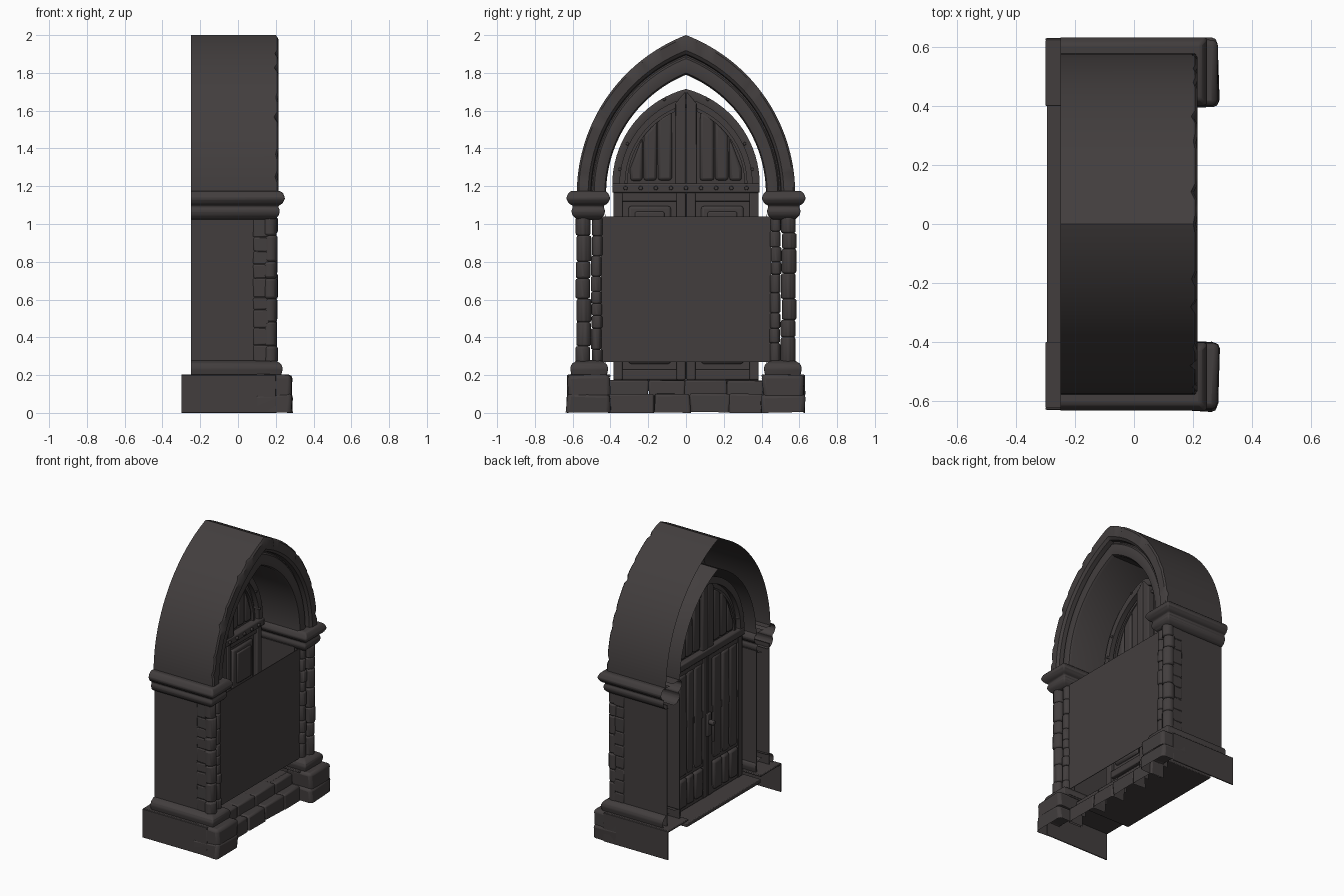
import bpy, bmesh, math, random
from mathutils import Vector

random.seed(7)
if "Cube" in bpy.data.objects:
    bpy.data.objects.remove(bpy.data.objects["Cube"], do_unlink=True)

stone = bpy.data.materials.new("dark_stone")
stone.use_nodes = True
COLOUR = (0.055, 0.048, 0.048, 1)
stone.diffuse_color = COLOUR
stone.node_tree.nodes["Principled BSDF"].inputs["Base Color"].default_value = COLOUR
made = []


def finish(name, bm, bevel=0.0, segments=2):
    bmesh.ops.recalc_face_normals(bm, faces=bm.faces)
    mesh = bpy.data.meshes.new(name)
    bm.to_mesh(mesh)
    bm.free()
    mesh.materials.append(stone)
    ob = bpy.data.objects.new(name, mesh)
    bpy.context.collection.objects.link(ob)
    if bevel:
        mod = ob.modifiers.new("worn_edges", "BEVEL")
        mod.width, mod.segments = bevel, segments
    made.append(ob)
    return ob


def prism(name, outline, x0, x1, bevel=0.0, rough=0.0, shell=False):
    """Extrude a (y, z) outline along x; a shell has no back and no closing side."""
    bm = bmesh.new()
    rings = [[bm.verts.new((x, y, z)) for y, z in outline] for x in (x0, x1)]
    n = len(outline)
    if not shell:
        bm.faces.new(rings[0])
    bm.faces.new(rings[1])
    for i in range(n - 1 if shell else n):
        j = (i + 1) % n
        bm.faces.new((rings[0][i], rings[0][j], rings[1][j], rings[1][i]))
    for v in bm.verts:
        v.co += Vector([random.uniform(-rough, rough) for _ in range(3)])
        v.co.z = max(v.co.z, 0)
    return finish(name, bm, bevel)


def box(name, x0, x1, y0, y1, z0, z1, bevel=0.0, rough=0.0, shell=False):
    outline = [(y0, z0), (y0, z1), (y1, z1), (y1, z0)]
    return prism(name, outline, x0, x1, bevel, rough, shell)


def rod(name, p, q, r, sides=10):
    p, q = Vector(p), Vector(q)
    bm = bmesh.new()
    bmesh.ops.create_cone(bm, cap_ends=True, segments=sides, radius1=r, radius2=r,
                          depth=(q - p).length)
    rot = (q - p).to_track_quat("Z", "Y")
    for v in bm.verts:
        v.co = rot @ v.co + (p + q) / 2
    return finish(name, bm, r * 0.3)


def arc(s, w, h, z0):
    """Pointed arch: s runs from -1 (springing) over 0 (apex) to 1."""
    rise = h - z0
    c = (w * w - rise * rise) / (2 * w)
    a = (1 - abs(s)) * math.atan2(rise, -c)
    y = c + (w - c) * math.cos(a)
    return math.copysign(max(y, 0), s), z0 + (w - c) * math.sin(a)


def sweep(name, profile, w, h, z0, k, n, chip=0.0, hollow=False):
    """Carry an (x, inward offset) section round a pointed arch."""
    bm = bmesh.new()
    rings = []
    for i in range(2 * n + 1):
        s = i / n - 1
        cut = chip * random.uniform(0.2, 1) if i % 11 in (3, 7) else 0
        ring = []
        for x, d in profile:
            y, z = arc(s, w - d, h - k * d, z0)
            ring.append(bm.verts.new((x - (cut if x > 0.18 and d < 0.03 else 0), y, z)))
        rings.append(ring)
    m = len(profile)
    for a, b in zip(rings, rings[1:]):
        for i in range(m - 1 if hollow else m):
            j = (i + 1) % m
            bm.faces.new((a[i], a[j], b[j], b[i]))
    if not hollow:
        bm.faces.new(rings[0])
        bm.faces.new(rings[-1])
    return finish(name, bm)


def moulding(name, profile, x_back, x_front, y_in, y_out, side):
    """Carry an (outward, z) section round three sides of a pier, open at the back."""
    bm = bmesh.new()
    rows = []
    for d, z in profile:
        corners = ((x_back, y_out + d), (x_front + d, y_out + d),
                   (x_front + d, y_in - d), (x_back, y_in - d))
        rows.append([bm.verts.new((x, side * y, z)) for x, y in corners])
    for a, b in zip(rows, rows[1:]):
        for i in range(3):
            bm.faces.new((a[i], a[i + 1], b[i + 1], b[i]))
    return finish(name, bm, 0.008)


def splits(lo, hi, count):
    """Uneven divisions of a length into stones."""
    weights = [random.uniform(0.7, 1.3) for _ in range(count)]
    edges, total = [lo], sum(weights)
    for wt in weights:
        edges.append(edges[-1] + (hi - lo) * wt / total)
    return list(zip(edges, edges[1:]))


# Moulded arch vault, a hollow shell open at the back
section = [(-0.25, 0), (0.206, 0), (0.215, 0.01), (0.215, 0.06), (0.2, 0.074),
           (0.168, 0.078), (0.168, 0.084), (0.182, 0.092), (0.188, 0.12),
           (0.18, 0.148), (0.165, 0.155), (-0.25, 0.155)]
sweep("arch_vault", section, 0.578, 2.0, 1.16, 1.355, 36, 0.022, True)

CAPITAL = [(-0.04, 1.172), (0.035, 1.175), (0.05, 1.16), (0.06, 1.135), (0.045, 1.108),
           (0.022, 1.095), (0.032, 1.07), (0.026, 1.045), (0.005, 1.025), (-0.03, 1.02)]
FOOT = [(-0.03, 0.28), (0.01, 0.275), (0.035, 0.26), (0.044, 0.235), (0.036, 0.2)]

# Piers: everything here is repeated on both sides
for side, label in ((1, "left"), (-1, "right")):
    def sbox(name, x0, x1, y0, y1, *rest, side=side, label=label):
        a, b = sorted((side * y0, side * y1))
        return box(label + "_" + name, x0, x1, a, b, *rest)

    moulding(label + "_capital", CAPITAL, -0.25, 0.19, 0.46, 0.575, side)
    moulding(label + "_column_foot", FOOT, -0.25, 0.193, 0.455, 0.57, side)
    # Thin inner and outer pier walls
    sbox("outer_wall", -0.25, 0.15, 0.564, 0.57, 0.2, 1.05)
    sbox("inner_wall", -0.25, 0.14, 0.425, 0.43, 0.2, 1.05)
    for a, b in splits(0.27, 1.03, 9):
        sbox("corner_stone", 0.08, 0.165, 0.53, 0.574, a, b, 0.008, 0.002)
    # Twin columns of stacked rounded stones
    for y, r, x, count in ((0.544, 0.039, 0.17, 7), (0.473, 0.028, 0.165, 9)):
        for a, b in splits(0.265, 1.035, count):
            dx, dy = random.uniform(-0.004, 0.004), random.uniform(-0.004, 0.004)
            px, py = x + dx, side * y + dy
            rod(label + "_column_stone", (px, py, a), (px, py, b), r, 12)
    # Hollow plinth with heavy front rocks
    sbox("plinth_top", -0.3, 0.2, 0.4, 0.625, 0.19, 0.203, 0.004)
    sbox("plinth_side", -0.3, 0.2, 0.622, 0.63, 0, 0.2, 0.003)
    sbox("plinth_rock_low", 0.1, 0.288, 0.4, 0.632, 0, 0.102, 0.02, 0.007, True)
    sbox("plinth_rock_high", 0.1, 0.285, 0.405, 0.626, 0.096, 0.205, 0.02, 0.007, True)

# Threshold
box("threshold_slab", -0.295, 0.1, -0.41, 0.41, 0.145, 0.172, 0.005)
for a, b in splits(-0.41, 0.41, 4):
    box("step_stone", 0.1, 0.2, a, b, 0, 0.1, 0.012, 0.005, True)
for a, b in splits(-0.41, 0.41, 4):
    box("riser_stone", 0.06, 0.14, a, b, 0.09, 0.172, 0.01, 0.003, True)

# Plain screen across the opening
box("front_screen", 0.162, 0.166, -0.45, 0.45, 0.27, 1.04)

# Door core
steps = [arc(i / 14 - 1, 0.385, 1.71, 1.2) for i in range(29)]
prism("door_top_core", steps, -0.145, -0.115)
box("door_core", -0.145, -0.115, -0.385, 0.385, 0.172, 1.2)

# Arched door rims, seen from both sides
rim = [(-0.18, 0), (-0.08, 0), (-0.075, 0.02), (-0.08, 0.04), (-0.18, 0.04)]
sweep("door_arch_rim", rim, 0.39, 1.715, 1.21, 1.25, 18)
bead = [(-0.16, 0.065), (-0.095, 0.065), (-0.095, 0.08), (-0.16, 0.08)]
sweep("door_arch_bead", bead, 0.39, 1.715, 1.21, 1.25, 18)
for s in (-1, 1):
    top = 1.71 - 0.075
    prism("door_top_mullion", [(s * 0.003, 1.21), (s * 0.058, 1.21),
                               (s * 0.058, top), (s * 0.003, 1.7)], -0.175, -0.07, 0.006)

    # Curved top planks trimmed to the arch
    for y0, y1 in ((0.075, 0.15), (0.155, 0.225), (0.23, 0.295)):
        def crown(y):
            c = (0.3 ** 2 - 0.4 ** 2) / (2 * 0.3)
            return 1.23 + math.sqrt(max((0.3 - c) ** 2 - (y - c) ** 2, 0.001))
        pts = [(s * y0, 1.23), (s * y1, 1.23), (s * y1, crown(y1)), (s * y0, crown(y0))]
        prism("door_top_plank", pts, -0.165, -0.1, 0.015, 0.002)

    # Leaf frame: stiles and rails
    for y0, y1 in ((0.003, 0.05), (0.335, 0.385)):
        a, b = sorted((s * y0, s * y1))
        box("door_stile", -0.17, -0.085, a, b, 0.175, 1.165, 0.006)
    a, b = sorted((s * 0.045, s * 0.34))
    for z0, z1 in ((0.175, 0.23), (0.4, 0.45), (0.74, 0.79), (1.12, 1.165)):
        box("door_rail", -0.167, -0.09, a, b, z0, z1, 0.006)
    # Bulging planks on the back
    for y0, y1 in splits(0.055, 0.33, 3):
        a, b = sorted((s * (y0 + 0.004), s * (y1 - 0.004)))
        box("door_plank", -0.175, -0.14, a, b, 0.42, 1.13, 0.015, 0.003)
        box("door_foot_plank", -0.18, -0.14, a, b, 0.2, 0.4, 0.015, 0.003)
    # Raised panels on the front
    for z0, z1 in ((0.26, 0.37), (0.48, 0.71), (0.82, 1.095)):
        a, b = sorted((s * 0.08, s * 0.305))
        box("door_panel", -0.12, -0.092, a, b, z0, z1, 0.014)
        box("door_panel_centre", -0.12, -0.082, a + 0.035, b - 0.035, z0 + 0.03,
            z1 - 0.03, 0.008)

    # Iron pins between door and arch
    for y, z in ((0.115, 1.66), (0.31, 1.425), (0.35, 1.29)):
        rod("arch_pin", (-0.17, s * y, z), (-0.07, s * y, z), 0.009, 8)

# Riveted transom
box("transom", -0.185, -0.065, -0.39, 0.39, 1.165, 1.215, 0.008)
for i in range(-4, 5):
    rod("transom_rivet", (-0.07, i * 0.08, 1.19), (-0.053, i * 0.08, 1.19), 0.012, 8)

# Handle on the back
box("handle_plate", -0.185, -0.165, -0.022, 0.022, 0.6, 0.76, 0.006)
rod("handle_knob", (-0.22, 0, 0.7), (-0.18, 0, 0.7), 0.018)
rod("handle_pull", (-0.21, 0, 0.57), (-0.21, 0, 0.7), 0.009)

# Smooth shading with sharp creases kept
bpy.ops.object.select_all(action="DESELECT")
for ob in made:
    ob.select_set(True)
bpy.context.view_layer.objects.active = made[0]
bpy.ops.object.shade_smooth_by_angle(angle=math.radians(35))
